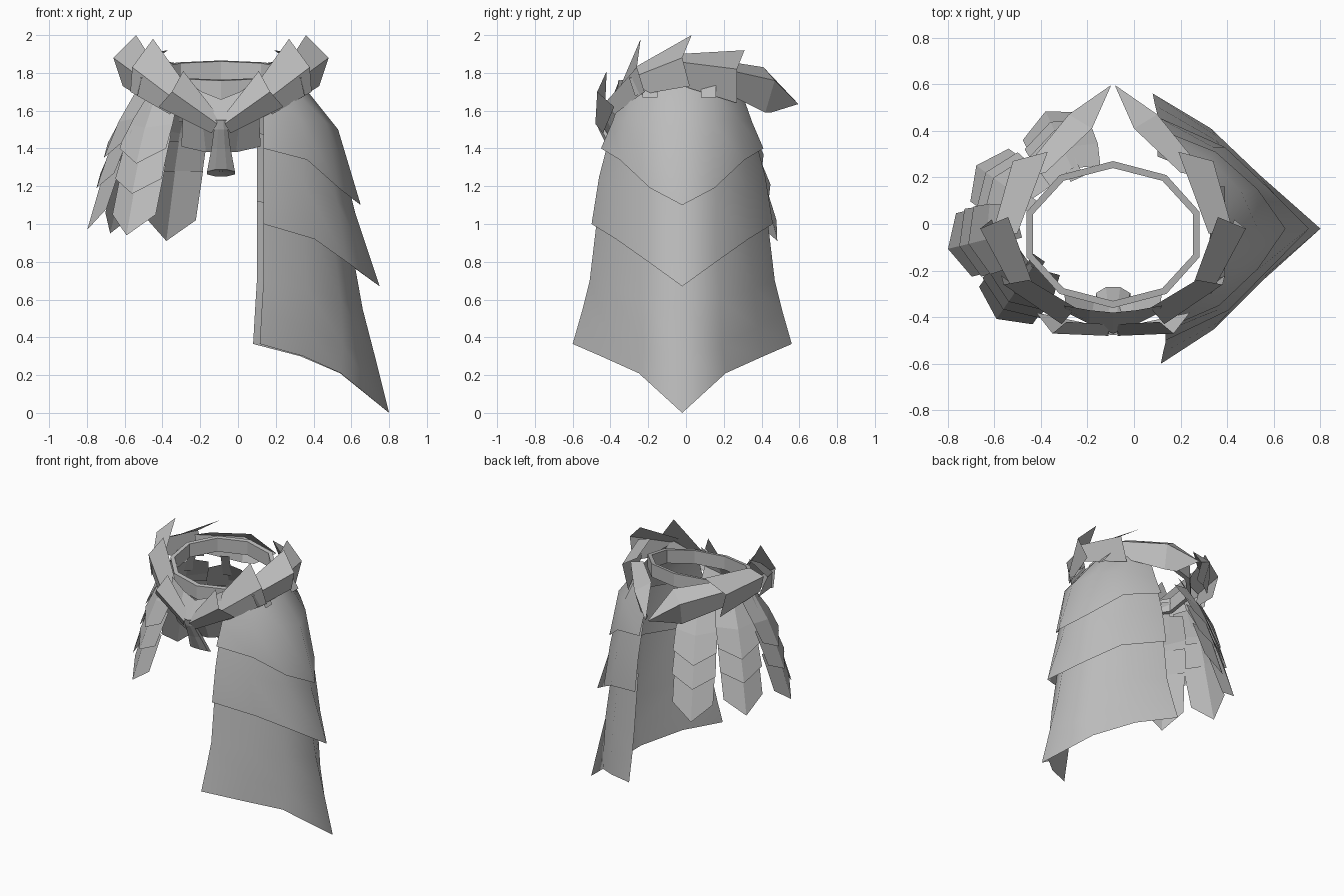
import bpy
from math import cos, sin, radians, pi
from mathutils import Vector

if "Cube" in bpy.data.objects:
    bpy.data.objects.remove(bpy.data.objects["Cube"], do_unlink=True)

GREY = (0.5, 0.5, 0.5, 1)
metal = bpy.data.materials.new("plain_grey")
metal.use_nodes = True
metal.diffuse_color = GREY
metal.node_tree.nodes["Principled BSDF"].inputs["Base Color"].default_value = GREY

CX = -0.09  # centre line of the waist


def loft(name, rows, closed=False, smooth=False):
    """Skin a sheet over rows that hold the same number of points."""
    n = len(rows[0])
    verts = [p for row in rows for p in row]
    faces = []
    for r in range(len(rows) - 1):
        for c in range(n if closed else n - 1):
            d = (c + 1) % n
            faces.append((r * n + c, r * n + d, (r + 1) * n + d, (r + 1) * n + c))
    mesh = bpy.data.meshes.new(name)
    mesh.from_pydata(verts, [], faces)
    mesh.materials.append(metal)
    obj = bpy.data.objects.new(name, mesh)
    bpy.context.collection.objects.link(obj)
    if smooth:
        for o in bpy.context.selected_objects:
            o.select_set(False)
        obj.select_set(True)
        bpy.context.view_layer.objects.active = obj
        bpy.ops.object.shade_smooth_by_angle(angle=radians(130))
    return obj


# Waist ring, dipping toward the front
def ring_row(rx, ry, lift):
    row = []
    for i in range(10):
        a = pi / 2 + i * pi / 5
        y = -0.045 + ry * sin(a)
        row.append((CX + rx * cos(a), y, 1.74 + 0.17 * y + lift))
    return row


loft("waist_ring", [ring_row(0.36, 0.285, -0.02), ring_row(0.39, 0.315, -0.02),
                    ring_row(0.39, 0.315, 0.08), ring_row(0.36, 0.285, 0.08),
                    ring_row(0.36, 0.285, -0.02)], closed=True)

# Belt plates: (upper edge, ridge, lower edge) at the start and end of each plate
belt = [
    [[(.02, -.43, 1.58), (.02, -.48, 1.53), (.05, -.44, 1.48)],
     [(.20, -.42, 1.81), (.26, -.47, 1.70), (.33, -.38, 1.62)]],
    [[(.16, -.36, 1.70), (.22, -.43, 1.64), (.27, -.38, 1.58)],
     [(.36, -.24, 1.98), (.47, -.26, 1.83), (.48, -.22, 1.70)]],
    [[(.34, -.27, 1.83), (.42, -.30, 1.77), (.44, -.27, 1.68)],
     [(.45, .03, 2.0), (.57, -.02, 1.88), (.52, .02, 1.73)]],
    [[(.41, -.04, 1.90), (.52, -.05, 1.86), (.49, -.05, 1.74)],
     [(.28, .31, 1.92), (.43, .27, 1.82), (.38, .27, 1.64)]],
    [[(.29, .22, 1.86), (.41, .20, 1.82), (.39, .20, 1.70)],
     [(.09, .41, 1.83), (.19, .47, 1.76), (.17, .42, 1.59)],
     [(.01, .59, 1.64), (.01, .595, 1.635), (.09, .45, 1.59)]],
]
for side, label in ((1, "left"), (-1, "right")):
    for i, plate in enumerate(belt):
        loft(f"{label}_belt_plate_{i + 1}",
             [[(CX + side * x, y, z) for x, y, z in row] for row in plate])

# Front panel: slopes out to the belt, then back underneath
panel = [[(.21, -.35, 1.77), (.10, -.37, 1.70), (0, -.38, 1.66)],
         [(.20, -.38, 1.62), (.10, -.43, 1.57), (0, -.47, 1.53)],
         [(.21, -.29, 1.41), (.08, -.33, 1.38), (0, -.34, 1.38)]]
loft("front_panel", [[(CX - x, y, z) for x, y, z in half]
                     + [(CX + x, y, z) for x, y, z in half[1::-1]] for half in panel])


# Flared pendant under the meeting point of the belt, with a tilted end
def pendant_row(r, y, z, tilt=0.0):
    row = []
    for i in range(8):
        a = i * pi / 4 + pi / 8
        row.append((CX + r * cos(a), y + 0.6 * r * sin(a), z - tilt * r * sin(a)))
    return row


loft("pendant", [pendant_row(0.03, -0.46, 1.55), pendant_row(0.04, -0.44, 1.50),
                 pendant_row(0.055, -0.38, 1.40), pendant_row(0.08, -0.315, 1.27, 0.25),
                 pendant_row(0.01, -0.315, 1.28, 0.25)], closed=True)


# Long side drape: each row runs from the middle ridge to the edge (x, half depth, z)
def drape_row(half):
    front = [(x + 0.035 * (i / 3) ** 2, -0.02 - y, z) for i, (x, y, z) in enumerate(half)]
    back = [(x, -0.02 + y, z) for x, y, z in half]
    return front[:0:-1] + back


drape = {
    "upper": [[(.33, 0, 1.75), (.31, .12, 1.75), (.25, .25, 1.74), (.10, .31, 1.71)],
              [(.53, 0, 1.50), (.46, .16, 1.54), (.32, .30, 1.55), (.10, .37, 1.54)],
              [(.65, 0, 1.10), (.53, .17, 1.19), (.35, .33, 1.34), (.10, .43, 1.40)]],
    "middle": [[(.53, 0, 1.42), (.46, .16, 1.44), (.31, .31, 1.46), (.10, .38, 1.48)],
               [(.62, 0, 1.06), (.52, .18, 1.12), (.34, .35, 1.20), (.10, .44, 1.25)],
               [(.75, 0, .67), (.57, .18, .80), (.39, .35, .92), (.10, .48, 1.0)]],
    "lower": [[(.57, 0, 1.05), (.48, .18, 1.08), (.32, .34, 1.10), (.10, .44, 1.12)],
              [(.66, 0, .55), (.54, .20, .60), (.35, .38, .66), (.10, .49, .70)],
              [(.73, 0, .28), (.55, .21, .36), (.35, .40, .45), (.09, .53, .54)],
              [(.80, 0, .0), (.54, .23, .21), (.33, .43, .30), (.08, .58, .365)]],
}
for label, rows in drape.items():
    loft(f"{label}_drape", [drape_row(r) for r in rows], smooth=True)


# Pointed hip plates, three overlapping tiers each
def hip_plate(name, x, y, angle, drop):
    out = Vector((cos(radians(angle)), sin(radians(angle)), 0))
    along = Vector((-out.y, out.x, 0))
    base = Vector((x, y, -drop))

    def row(width, offset, z, tip, ridge):
        edge = base + out * offset + Vector((0, 0, z))
        mid = edge + out * ridge - Vector((0, 0, tip))
        return [edge - along * width, mid, edge + along * width]

    tiers = [(row(.115, -.24, 1.67, -.02, .04), row(.145, -.15, 1.54, .02, .05),
              row(.15, -.08, 1.41, .08, .06)),
             (row(.14, -.14, 1.48, 0, .05), row(.15, -.04, 1.25, .08, .06)),
             (row(.14, -.09, 1.32, 0, .05), row(.14, 0, 1.06, .11, .07))]
    for i, tier in enumerate(tiers):
        loft(f"{name}_tier_{i + 1}", tier)
    # Short strap joining the plate to the belt
    top = base + out * -.25 + Vector((0, 0, 1.77))
    end = base + out * -.15 + Vector((0, 0, 1.58))
    loft(f"{name}_strap", [[p - along * .03, p + along * .03] for p in (top, end)])


hip_plate("back_hip_plate", -0.35, 0.42, 115, 0.04)
hip_plate("back_side_hip_plate", -0.62, 0.21, 144, 0)
hip_plate("side_hip_plate", -0.73, -0.09, 194, -0.02)
hip_plate("front_side_hip_plate", -0.55, -0.35, 235, 0.01)

# Straps that carry the drape
for label, y in (("front", -0.19), ("back", 0.12)):
    loft(f"{label}_drape_strap", [[(0.31, y - .04, 1.78), (0.31, y + .04, 1.78)],
                                  [(0.39, y - .04, 1.67), (0.39, y + .04, 1.67)]])
